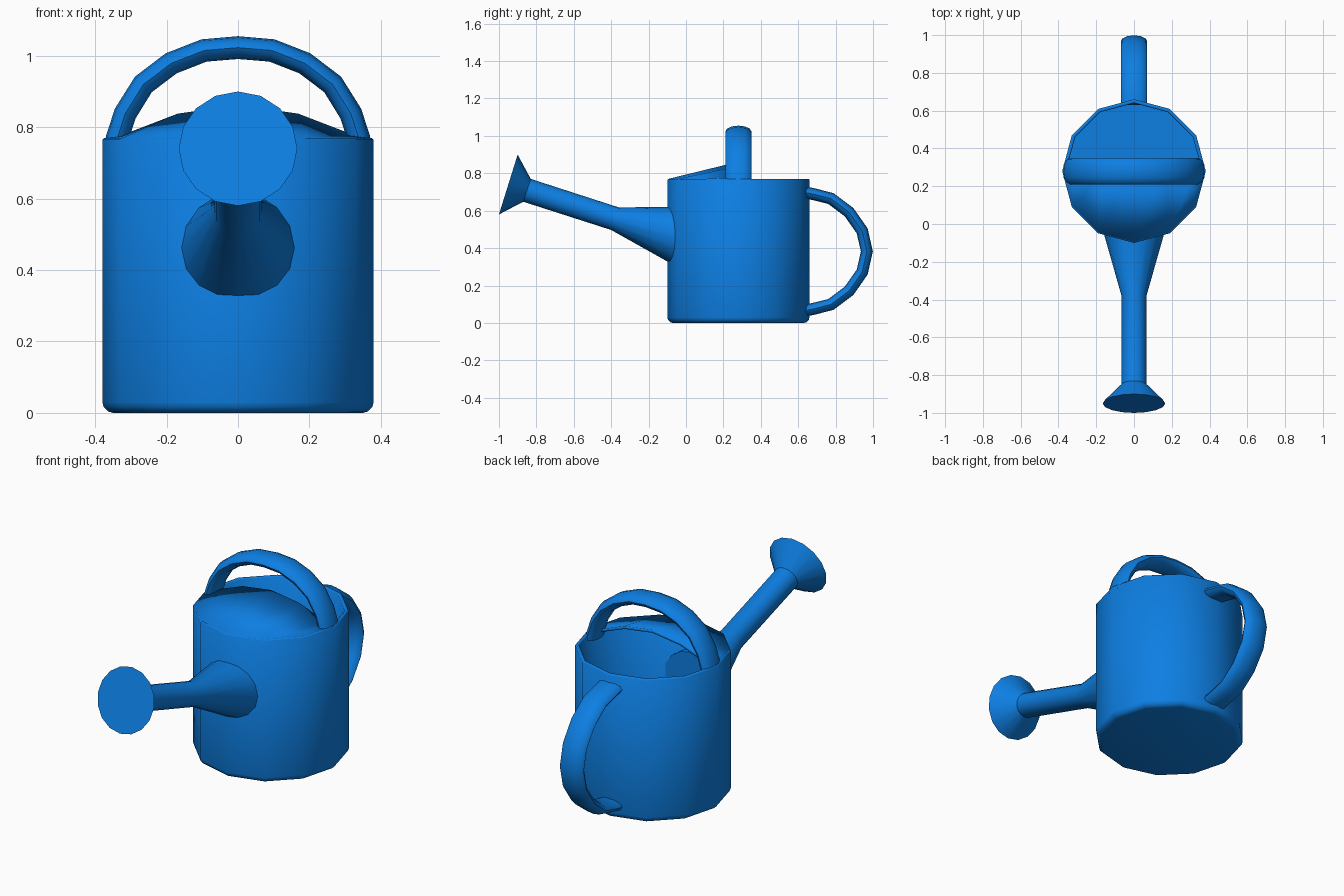
import bpy, bmesh, math
from mathutils import Vector

if "Cube" in bpy.data.objects:
    bpy.data.objects.remove(bpy.data.objects["Cube"])

blue = bpy.data.materials.new("watering can blue")
blue.diffuse_color = (0.004, 0.21, 0.76, 1)
blue.use_nodes = True
blue.node_tree.nodes["Principled BSDF"].inputs["Base Color"].default_value = blue.diffuse_color
CY = 0.28          # centre of the can body along y
RIM = 0.77         # height of the can rim


def finish(name, bm, angle):
    bmesh.ops.recalc_face_normals(bm, faces=bm.faces)
    mesh = bpy.data.meshes.new(name)
    bm.to_mesh(mesh)
    bm.free()
    mesh.materials.append(blue)
    ob = bpy.data.objects.new(name, mesh)
    bpy.context.collection.objects.link(ob)
    bpy.ops.object.select_all(action='DESELECT')
    bpy.context.view_layer.objects.active = ob
    ob.select_set(True)
    bpy.ops.object.shade_smooth_by_angle(angle=math.radians(angle))
    return ob


def loft(name, rings, angle=40):
    """Skin closed rings of points one after another and cap both ends."""
    bm = bmesh.new()
    rows = [[bm.verts.new(p) for p in ring] for ring in rings]
    n = len(rows[0])
    for a, b in zip(rows, rows[1:]):
        for i in range(n):
            j = (i + 1) % n
            bm.faces.new((a[i], a[j], b[j], b[i]))
    bm.faces.new(rows[0])
    bm.faces.new(rows[-1])
    return finish(name, bm, angle)


def circle(r, z, n=12):
    return [(r * math.cos(2 * math.pi * i / n), CY + r * math.sin(2 * math.pi * i / n), z)
            for i in range(n)]


def tilted_ring(top, bottom, half_width, n=16):
    """Ring in the spout, given its top and bottom (y, z) and half width."""
    t, b = Vector((0, *top)), Vector((0, *bottom))
    c, up = (t + b) / 2, (t - b) / 2
    side = Vector((half_width, 0, 0))
    return [c + up * math.cos(2 * math.pi * i / n) + side * math.sin(2 * math.pi * i / n)
            for i in range(n)]


def strap(name, path, wide, width, thick, n=12):
    """Sweep a flat oval along a path; 'wide' is the direction of its width."""
    path = [Vector(p) for p in path]
    wide = Vector(wide)
    rings = []
    for k, p in enumerate(path):
        tangent = (path[min(k + 1, len(path) - 1)] - path[max(k - 1, 0)]).normalized()
        out = tangent.cross(wide)
        rings.append([p + wide * width * math.cos(2 * math.pi * i / n)
                      + out * thick * math.sin(2 * math.pi * i / n) for i in range(n)])
    return loft(name, rings, 60)


# Can body: twelve-sided hollow wall with a rounded foot
profile = [(0.35, 0.0), (0.364, 0.004), (0.376, 0.016), (0.38, 0.03), (0.38, RIM - 0.005),
           (0.375, RIM), (0.365, RIM), (0.36, RIM - 0.005), (0.36, 0.02)]
loft("can_body", [circle(r, z) for r, z in profile], 50)

# Front lid: half cover rising from the front rim to an arch across the middle
bm = bmesh.new()
arch = {0: 0.862, 1: 0.838, 2: 0.778}
front, back = [], []
for k in range(-3, 4):
    a = math.radians(30 * k)
    x, y = 0.375 * math.sin(a), CY - 0.375 * math.cos(a)
    front.append(bm.verts.new((x, y, RIM)))
    if abs(k) == 3:
        back.append(front[-1])
    else:
        back.append(bm.verts.new((x * (0.9 if abs(k) == 1 else 1), CY, arch[abs(k)])))
for k in range(6):
    corners = list(dict.fromkeys((front[k], front[k + 1], back[k + 1], back[k])))
    bm.faces.new(corners)
lid = finish("front_lid", bm, 40)
if sum(p.normal.z for p in lid.data.polygons) < 0:
    lid.data.flip_normals()
solid = lid.modifiers.new("thickness", 'SOLIDIFY')
solid.thickness = 0.015
solid.offset = -1

# Spout: wide cone at the can, then a straight tube
neck = tilted_ring((-0.83, 0.77), (-0.87, 0.648), 0.066)
loft("spout", [tilted_ring((-0.04, 0.62), (-0.04, 0.295), 0.163),
               tilted_ring((-0.36, 0.618), (-0.40, 0.497), 0.066), neck], 40)

# Sprinkler rose: flared cone with a flat face
loft("sprinkler_rose", [neck, tilted_ring((-0.90, 0.90), (-1.0, 0.58), 0.166)], 40)

# Top carrying handle: half path mirrored across x
half = [(0.345, 0.74), (0.338, 0.77), (0.316, 0.838), (0.265, 0.92), (0.187, 0.979), (0.095, 1.015)]
path = half + [(0, 1.023)] + [(-x, z) for x, z in reversed(half)]
strap("top_handle", [(x, CY, z) for x, z in path], (0, 1, 0), 0.07, 0.032)

# Rear pouring handle: half path mirrored in height
MID = 0.382
half = [(0.635, 0.316), (0.68, 0.307), (0.775, 0.283), (0.872, 0.21), (0.942, 0.11)]
path = [(y, MID + z) for y, z in half] + [(0.967, MID)] + [(y, MID - z) for y, z in reversed(half)]
strap("rear_handle", [(0, y, z) for y, z in path], (1, 0, 0), 0.07, 0.032)
